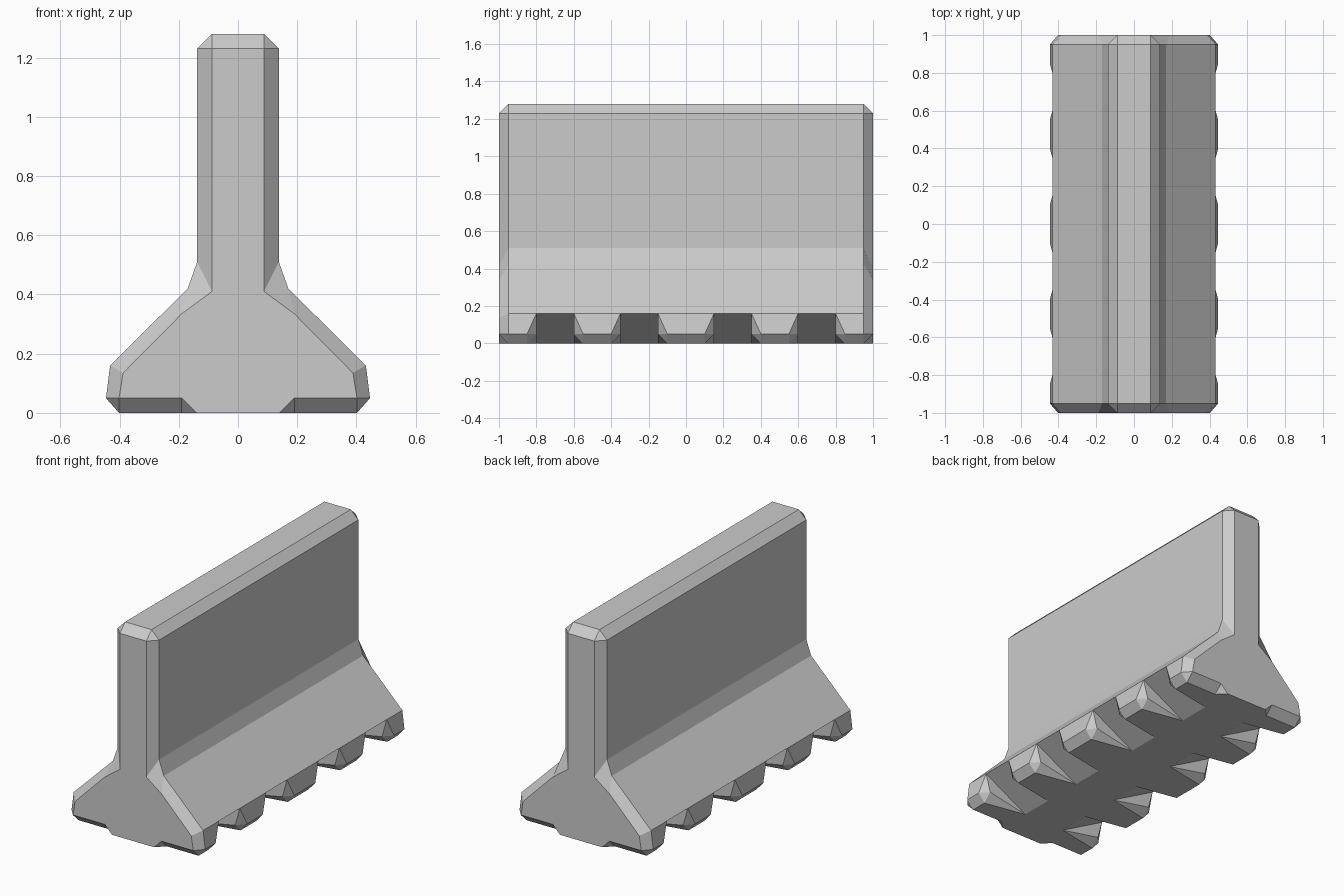
import bpy, bmesh

if "Cube" in bpy.data.objects:
    bpy.data.objects.remove(bpy.data.objects["Cube"])

bm = bmesh.new()
cache = {}


def face(*points):
    """Add a face, sharing vertices and dropping repeated corners."""
    verts = []
    for p in points:
        key = tuple(round(c, 4) for c in p)
        if key not in cache:
            cache[key] = bm.verts.new(key)
        if cache[key] not in verts:
            verts.append(cache[key])
    bm.faces.new(verts)


# Half profile (x, z) along the length, and the inset one on the end faces
FULL = [(0, 1.28), (.088, 1.28), (.138, 1.23), (.138, .51), (.17, .42), (.432, .16)]
END = [(0, 1.23), (.088, 1.23), (.088, 1.23), (.088, .41), (.19, .335), (.388, .135)]
FEET = [(-1, -.8), (-.6, -.35), (-.15, .15), (.35, .6), (.8, 1)]
APEX, C = .14, .05

# Upper skin
ys = [-1, -.95, -.8, -.6, -.35, -.15, .15, .35, .6, .8, .95, 1]
for y0, y1 in zip(ys, ys[1:]):
    p0 = END if y0 == -1 else FULL
    p1 = END if y1 == 1 else FULL
    for i in range(len(FULL) - 1):
        face((p0[i][0], y0, p0[i][1]), (p0[i + 1][0], y0, p0[i + 1][1]),
             (p1[i + 1][0], y1, p1[i + 1][1]), (p1[i][0], y1, p1[i][1]))


# One side of a foot: returns the corner points used by its long faces
def foot_side(y, inward):
    yi = y + C * inward
    end = abs(y) == 1
    a, w = (APEX, y, 0), (.402, y, C)
    o, b = (.446, yi, C), (.402, yi, 0)
    if end:
        t, tw = (.432, yi, .16), (END[-1][0], y, END[-1][1])
        k, c = (.19, y, C), (.19, yi, 0)
        face(a, k, c)
        face(k, w, b, c)
        face(*[(x, y, z) for x, z in END], w, k, a, (0, y, 0))
        bottom = [a, c, b]
    else:
        t = tw = (.432, y, .16)
        face(a, tw, w)
        face(a, w, b)
        bottom = [a, b]
    face(t, tw, w, o)
    face(o, w, b)
    return t, o, b, bottom


# Feet
for y0, y1 in FEET:
    t0, o0, b0, bot0 = foot_side(y0, 1)
    t1, o1, b1, bot1 = foot_side(y1, -1)
    face(t0, t1, o1, o0)
    face(o0, o1, b1, b0)
    face(*bot0, *reversed(bot1))
    face((0, y0, 0), (APEX, y0, 0), (APEX, y1, 0), (0, y1, 0))

# Sloped drainage notches between the feet
for (_, y0), (y1, _) in zip(FEET, FEET[1:]):
    face((APEX, y0, 0), (.432, y0, .16), (.432, y1, .16), (APEX, y1, 0))
    face((0, y0, 0), (APEX, y0, 0), (APEX, y1, 0), (0, y1, 0))

# Mirror to the other side and tidy up
bmesh.ops.mirror(bm, geom=bm.verts[:] + bm.edges[:] + bm.faces[:],
                 axis='X', merge_dist=0.0005)
bmesh.ops.remove_doubles(bm, verts=bm.verts[:], dist=0.0005)
bmesh.ops.recalc_face_normals(bm, faces=bm.faces[:])
bmesh.ops.dissolve_limit(bm, angle_limit=0.005, verts=bm.verts[:], edges=bm.edges[:])
bmesh.ops.recalc_face_normals(bm, faces=bm.faces[:])

mesh = bpy.data.meshes.new("concrete_barrier")
bm.to_mesh(mesh)
bm.free()
bpy.context.collection.objects.link(bpy.data.objects.new("concrete_barrier", mesh))
